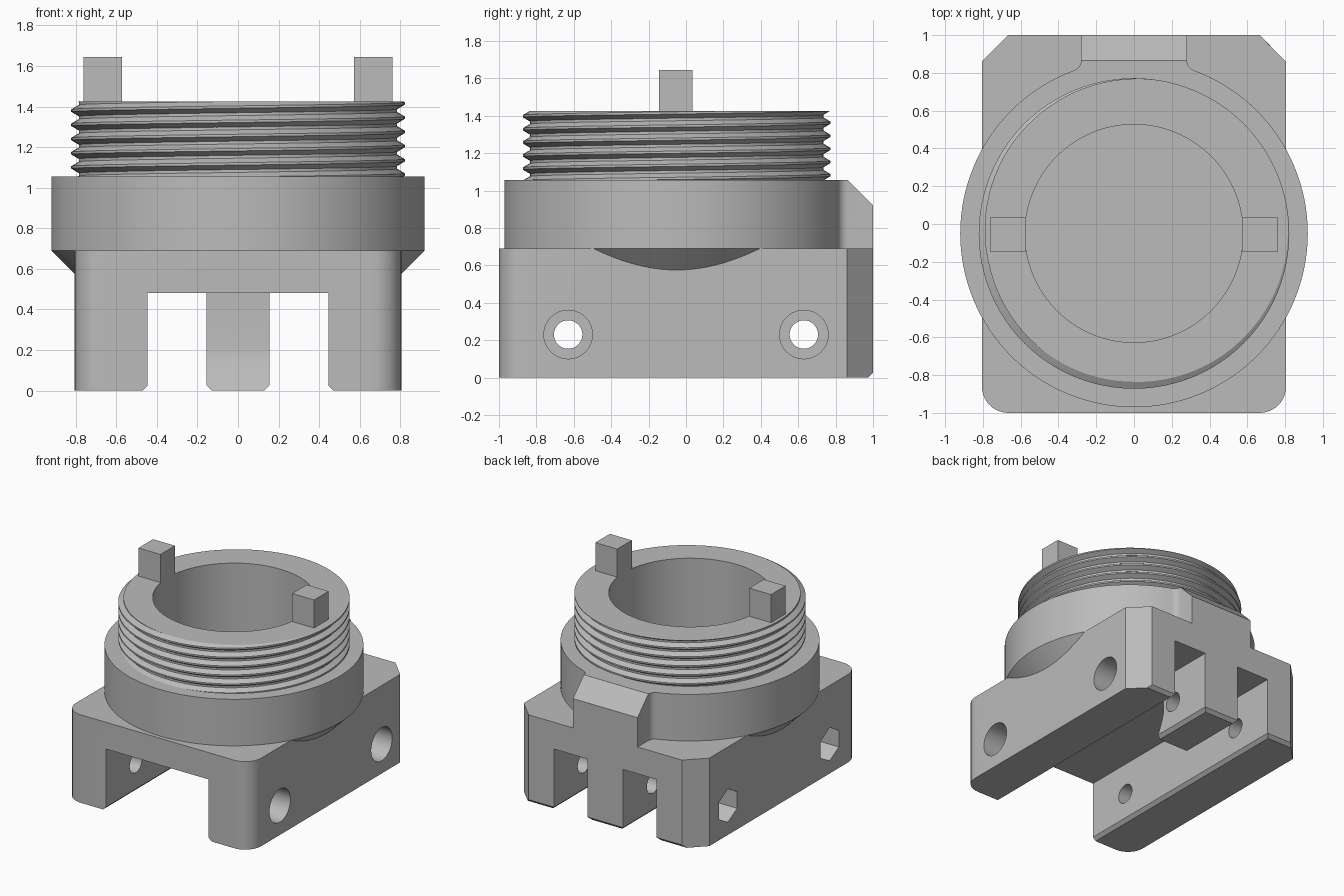
import bpy, bmesh
from math import sin, cos, pi, atan2, sqrt, radians
from mathutils import Vector

if "Cube" in bpy.data.objects:
    bpy.data.objects.remove(bpy.data.objects["Cube"])

grey = bpy.data.materials.new("light_grey")
grey.use_nodes = True
colour = (0.5, 0.5, 0.5, 1)
grey.diffuse_color = colour
grey.node_tree.nodes["Principled BSDF"].inputs["Base Color"].default_value = colour

CY = -0.05        # y of the round axis
BORE = 0.577
COLLAR = 0.92
CORE = 0.785
TOP = 1.425


def finish(name, bm):
    bmesh.ops.recalc_face_normals(bm, faces=bm.faces)
    mesh = bpy.data.meshes.new(name)
    bm.to_mesh(mesh)
    bm.free()
    mesh.materials.append(grey)
    ob = bpy.data.objects.new(name, mesh)
    bpy.context.collection.objects.link(ob)
    return ob


def prism(name, pts, axis, lo, hi):
    """Extrude a 2D outline along an axis (x: yz, y: xz, z: xy outline)."""
    place = {"x": lambda a, b, t: (t, a, b),
             "y": lambda a, b, t: (a, t, b),
             "z": lambda a, b, t: (a, b, t)}[axis]
    bm = bmesh.new()
    face = bm.faces.new([bm.verts.new(place(a, b, lo)) for a, b in pts])
    moved = bmesh.ops.extrude_face_region(bm, geom=[face])["geom"]
    bmesh.ops.translate(bm, vec=place(0, 0, hi - lo),
                        verts=[v for v in moved if isinstance(v, bmesh.types.BMVert)])
    return finish(name, bm)


def arc(cx, cy, r, a0, a1, n):
    return [(cx + r * cos(a0 + (a1 - a0) * i / n),
             cy + r * sin(a0 + (a1 - a0) * i / n)) for i in range(n + 1)]


def circle(cx, cy, r, n, start=0):
    return arc(cx, cy, r, start, start + 2 * pi, n)[:-1]


def lathe(name, profile, n=128):
    """Closed solid of revolution from (radius, z) points."""
    bm = bmesh.new()
    rings = [[bm.verts.new((x, y, z)) for x, y in circle(0, CY, r, n)] for r, z in profile]
    for low, high in zip(rings, rings[1:]):
        for i in range(n):
            j = (i + 1) % n
            bm.faces.new((low[i], low[j], high[j], high[i]))
    bm.faces.new(rings[0])
    bm.faces.new(rings[-1])
    return finish(name, bm)


def combine(base, other, operation):
    mod = base.modifiers.new("combine", "BOOLEAN")
    mod.operation = operation
    mod.solver = "EXACT"
    mod.object = other
    bpy.context.view_layer.objects.active = base
    bpy.ops.object.modifier_apply(modifier=mod.name)
    bpy.data.objects.remove(other)


def smooth(ob):
    bpy.ops.object.select_all(action="DESELECT")
    ob.select_set(True)
    bpy.context.view_layer.objects.active = ob
    bpy.ops.object.shade_smooth_by_angle(angle=radians(30))


# Base block: rounded front corners, chamfered back corners
W, R = 0.805, 0.14
outline = (arc(-W + R, -1 + R, R, pi, 1.5 * pi, 10)
           + arc(W - R, -1 + R, R, 1.5 * pi, 2 * pi, 10)
           + [(W, 1 - R), (W - R, 1), (R - W, 1), (-W, 1 - R)])
body = prism("body", outline, "z", 0, 0.69)

# Channel between the legs, flared at the foot
S, C = 0.445, 0.025
slot = [(-S - 2 * C, -C), (S + 2 * C, -C), (S, C), (S, 0.48), (-S, 0.48), (-S, C)]
slot[0], slot[1] = (-S - 2 * C, -C), (S + 2 * C, -C)
combine(body, prism("channel_cutter", slot, "y", -1.2, 1.2), "DIFFERENCE")

# Tongue at the back of the channel, with chamfered sides at the foot
tongue = prism("tongue", [(0.45, 0), (0.507, 0.13), (0.52, 0.18), (0.525, 0.22),
                          (0.525, 0.55), (1, 0.55), (1, 0)], "x", -0.155, 0.155)
bm = bmesh.new()
bm.from_mesh(tongue.data)
foot = [e for e in bm.edges if all(v.co.z < 0.001 for v in e.verts)
        and abs(e.verts[0].co.x - e.verts[1].co.x) < 0.001]
bmesh.ops.bevel(bm, geom=foot, offset=C, segments=1, affect="EDGES")
bm.to_mesh(tongue.data)
bm.free()
combine(body, tongue, "UNION")

# Flared collar and threaded neck core
combine(body, lathe("collar", [(COLLAR - 0.19, 0.5), (COLLAR, 0.69), (COLLAR, 1.055),
                               (CORE, 1.055), (CORE, TOP)]), "UNION")

# Locating rib behind the collar, blended into it with fillets
F, H = 0.055, 0.28
fx = H + F
fy = CY + sqrt((COLLAR + F) ** 2 - fx ** 2)
right = [(H, 1)] + arc(fx, fy, F, pi, 2 * pi + atan2(CY - fy, -fx), 8) + [(H, 0.7)]
rib = right + [(-x, y) for x, y in reversed(right)]
combine(body, prism("rib", rib, "z", 0.6, 1.055), "UNION")
combine(body, prism("rib_chamfer", [(0.865, 1.055), (0.815, 1.105), (1.1, 1.105), (1.1, 0.82)],
                    "x", -0.5, 0.5), "DIFFERENCE")
combine(body, prism("foot_chamfer", [(1 - 2 * C, -C), (1 + C, -C), (1 + C, 2 * C)],
                    "x", -1, 1), "DIFFERENCE")

# Main bore, stopping at the channel roof
combine(body, prism("bore", circle(0, CY, BORE, 128), "z", 0.48, 1.6), "DIFFERENCE")

# Bolt holes with round recesses on one side and hexagonal ones on the other
for y in (-0.63, 0.63):
    for name, r, n, lo, hi in (("bolt_hole", 0.076, 32, -1, 1),
                               ("round_recess", 0.13, 40, 0.605, 1),
                               ("hex_recess", 0.13, 6, -1, -0.605)):
        cutter = prism(name, circle(y, 0.23, r, n, pi / 2), "x", lo, hi)
        combine(body, cutter, "DIFFERENCE")
smooth(body)

# Helical thread ridge, trimmed flush with the neck top
PITCH, N, TURNS = 0.07, 96, 7
section = [(CORE - 0.01, -0.034), (0.822, -0.006), (0.822, 0.006), (CORE - 0.01, 0.034)]
bm = bmesh.new()
rows = []
for i in range(N * TURNS + 1):
    a = 2 * pi * i / N
    rows.append([bm.verts.new((r * cos(a), CY + r * sin(a), 0.995 + PITCH * i / N + dz))
                 for r, dz in section])
for p, q in zip(rows, rows[1:]):
    for k in range(4):
        m = (k + 1) % 4
        bm.faces.new((p[k], p[m], q[m], q[k]))
bm.faces.new(rows[0])
bm.faces.new(rows[-1])
bmesh.ops.recalc_face_normals(bm, faces=bm.faces)
bmesh.ops.bisect_plane(bm, geom=bm.verts[:] + bm.edges[:] + bm.faces[:],
                       plane_co=Vector((0, 0, TOP)), plane_no=Vector((0, 0, 1)), clear_outer=True)
bmesh.ops.holes_fill(bm, edges=[e for e in bm.edges if e.is_boundary], sides=0)
smooth(finish("thread", bm))

# Two drive tabs on the neck rim
for name, s in (("left_tab", 1), ("right_tab", -1)):
    xs = sorted((s * 0.572, s * 0.762))
    prism(name, [(xs[0], -0.145), (xs[1], -0.145), (xs[1], 0.035), (xs[0], 0.035)],
          "z", TOP - 0.01, 1.645)
